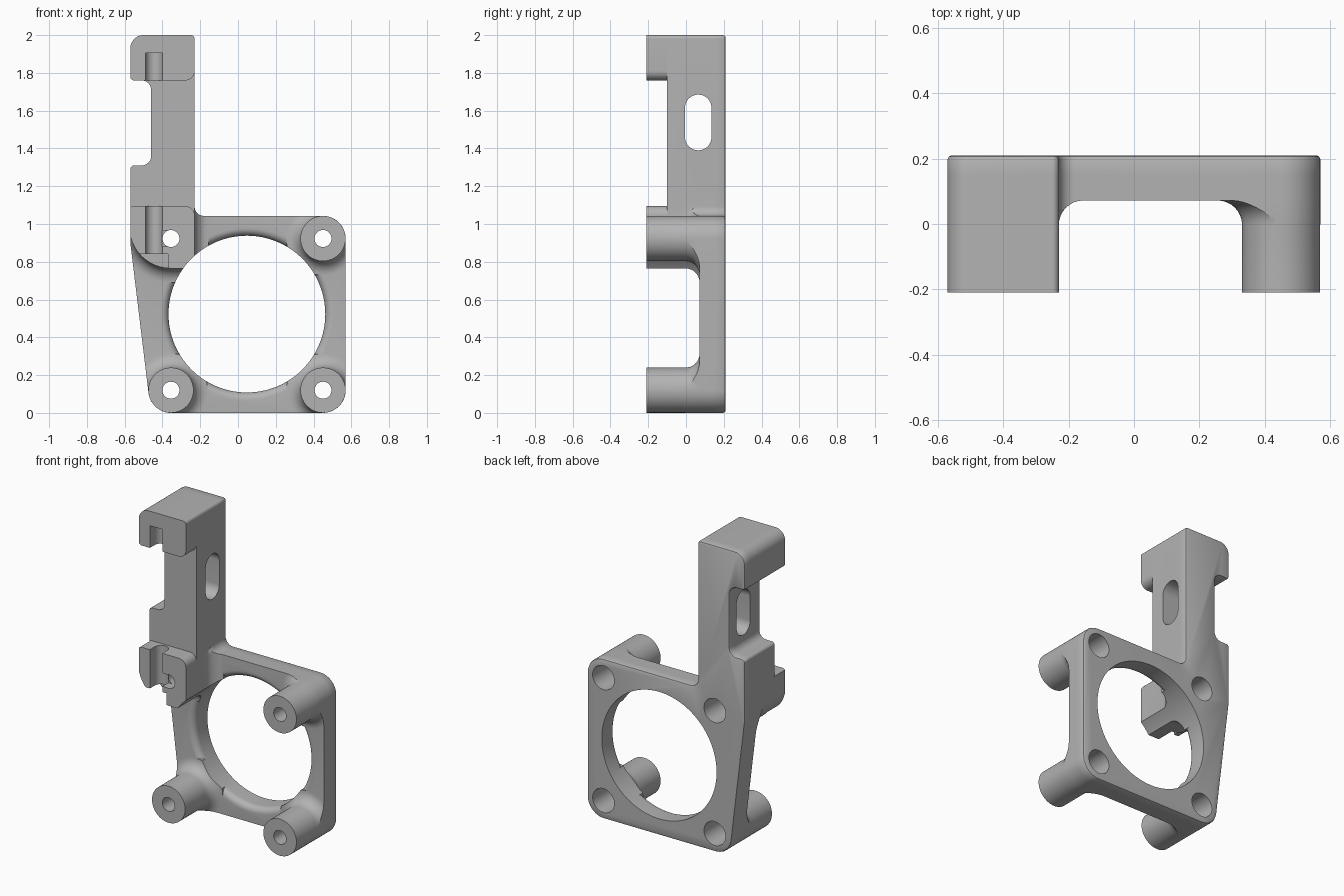
import bpy, bmesh
from math import sin, cos, pi, tan, radians
from mathutils import Vector

if "Cube" in bpy.data.objects:
    bpy.data.objects.remove(bpy.data.objects["Cube"], do_unlink=True)

grey = bpy.data.materials.new("plain grey")
grey.use_nodes = True
grey.diffuse_color = (0.45, 0.45, 0.45, 1)
grey.node_tree.nodes["Principled BSDF"].inputs["Base Color"].default_value = grey.diffuse_color


def rounded(corners, steps=12):
    """Counter-clockwise outline from (u, v, corner radius)."""
    out = []
    for i, (u, v, r) in enumerate(corners):
        p = Vector((u, v))
        if r == 0:
            out.append(p)
            continue
        a = (Vector(corners[i - 1][:2]) - p).normalized()
        b = (Vector(corners[(i + 1) % len(corners)][:2]) - p).normalized()
        half = a.angle(b) / 2
        start = p + a * r / tan(half)
        centre = p + (a + b).normalized() * r / sin(half)
        sweep = (pi - 2 * half) * (1 if a.x * b.y - a.y * b.x < 0 else -1)
        arm = start - centre
        for k in range(steps + 1):
            t = sweep * k / steps
            out.append(centre + Vector((arm.x * cos(t) - arm.y * sin(t),
                                        arm.x * sin(t) + arm.y * cos(t))))
    return out


def circle(u, v, r, n=64):
    return [Vector((u + r * cos(2 * pi * k / n), v + r * sin(2 * pi * k / n))) for k in range(n)]


def grow(outline, d):
    """Offset an outline outward by d."""
    out = []
    for i, p in enumerate(outline):
        e1 = (p - outline[i - 1]).normalized()
        e2 = (outline[(i + 1) % len(outline)] - p).normalized()
        n1, n2 = Vector((e1.y, -e1.x)), Vector((e2.y, -e2.x))
        out.append(p + (n1 + n2) * d / (1 + n1.dot(n2)))
    return out


def loft(name, outline, sections, axis="y"):
    """Solid through (depth, offset) sections of an outline."""
    place = {"x": lambda p, w: (w, p.x, p.y), "y": lambda p, w: (p.x, w, p.y),
             "z": lambda p, w: (p.x, p.y, w)}[axis]
    bm = bmesh.new()
    rings = [[bm.verts.new(place(p, w)) for p in (grow(outline, d) if d else outline)]
             for w, d in sections]
    for r1, r2 in zip(rings, rings[1:]):
        for i in range(len(r1)):
            bm.faces.new((r1[i - 1], r1[i], r2[i], r2[i - 1]))
    bm.faces.new(rings[0])
    bm.faces.new(rings[-1])
    bmesh.ops.recalc_face_normals(bm, faces=bm.faces)
    mesh = bpy.data.meshes.new(name)
    bm.to_mesh(mesh)
    bm.free()
    mesh.materials.append(grey)
    ob = bpy.data.objects.new(name, mesh)
    bpy.context.collection.objects.link(ob)
    return ob


def combine(target, other, operation):
    mod = target.modifiers.new("join", "BOOLEAN")
    mod.operation, mod.solver, mod.object = operation, "EXACT", other
    bpy.context.view_layer.update()
    graph = bpy.context.evaluated_depsgraph_get()
    mesh = bpy.data.meshes.new_from_object(target.evaluated_get(graph))
    target.modifiers.clear()
    target.data = mesh
    bpy.data.objects.remove(other, do_unlink=True)


FRONT, BACK, PLATE = -0.21, 0.21, 0.072
LEFT, RIGHT, TOP = -0.57, -0.23, 2.0
posts = [(x, z) for x in (-0.355, 0.45) for z in (0.12, 0.923)]
quarter = [pi / 2 * k / 8 for k in range(9)]

# Overall silhouette: square frame with a notched mast
silhouette = [(-0.461, 0, 0.12), (0.57, 0, 0.12), (0.57, 1.043, 0.12), (RIGHT, 1.043, 0.05),
              (RIGHT, TOP, 0.02), (LEFT, TOP, 0.07), (LEFT, 1.76, 0.02), (-0.46, 1.76, 0.05),
              (-0.46, 1.31, 0.05), (LEFT, 1.31, 0.02), (LEFT, 0.9, 0.03)]
outline = rounded(silhouette)
bracket = loft("bracket", outline, [(PLATE, 0), (BACK - 0.012, 0), (BACK - 0.004, -0.004), (BACK, -0.012)])

# Softened front rim of the big opening
opening = circle(0.047, 0.523, 0.415, 128)
RIM = 0.04
rim = [(PLATE - 0.03, RIM)] + [(PLATE + RIM * (1 - cos(t)), RIM * (1 - sin(t))) for t in quarter]
combine(bracket, loft("rim_cutter", opening, rim + [(0.3, 0)]), "DIFFERENCE")

# Posts and lower clamp block, each flaring into the plate
FLARE = 0.075
flared = [(FRONT, 0)] + [(PLATE - FLARE * (1 - sin(t)), FLARE * (1 - cos(t))) for t in quarter] + [(0.15, FLARE)]
block = rounded([(-0.575, 0.765, 0.22), (RIGHT, 0.765, 0), (RIGHT, 1.095, 0.05), (-0.575, 1.095, 0.025)])
supports = loft("lower_block", block, flared)
for x, z in posts:
    combine(supports, loft("post", circle(x, z, 0.1195), flared), "UNION")
combine(supports, loft("silhouette_trim", outline, [(-0.3, 0), (0.18, 0)]), "INTERSECT")
combine(bracket, supports, "UNION")

# Mast and upper clamp block
mast = rounded([(LEFT, 0.95, 0), (RIGHT, 0.95, 0)] + silhouette[4:10])
combine(bracket, loft("mast", mast, [(-0.1, 0), (0.15, 0)]), "UNION")
cap = rounded([(LEFT, 1.76, 0.02), (RIGHT, 1.76, 0.05), (RIGHT, TOP, 0.02), (LEFT, TOP, 0.07)])
combine(bracket, loft("upper_block", cap, [(FRONT, 0), (0, 0)]), "UNION")


def cut(name, shape, start, end, axis="y"):
    combine(bracket, loft(name, shape, [(start, 0), (end, 0)], axis), "DIFFERENCE")


def box(u1, u2, v1, v2, r=0):
    return rounded([(u1, v1, r), (u2, v1, r), (u2, v2, r), (u1, v2, r)])


# Big opening, screw holes and rear counterbores
cut("opening_cutter", opening, -0.4, 0.4)
for x, z in posts:
    cut("screw_hole", circle(x, z, 0.045, 32), -0.4, 0.4)
    cut("counterbore", circle(x, z, 0.078, 48), -0.05, 0.4)

# Long slot through the mast
cut("mast_slot", box(-0.005, 0.135, 1.39, 1.685, 0.0699), -0.8, 0, "x")

# Rod grooves, nut pocket and small side relief in the clamp blocks
groove = box(-0.49, -0.40, -0.4, -0.115, 0.0449)
cut("upper_groove", groove, 1.7, 1.905, "z")
cut("lower_groove", groove, 0.7, 1.2, "z")
cut("nut_pocket", box(-0.525, -0.37, 0.7, 0.842), -0.4, -0.09)
cut("side_relief", box(-0.43, -0.36, 0.88, 0.966), -0.4, -0.15)

bpy.ops.object.select_all(action="DESELECT")
bracket.select_set(True)
bpy.context.view_layer.objects.active = bracket
bpy.ops.object.shade_smooth_by_angle(angle=radians(30))
